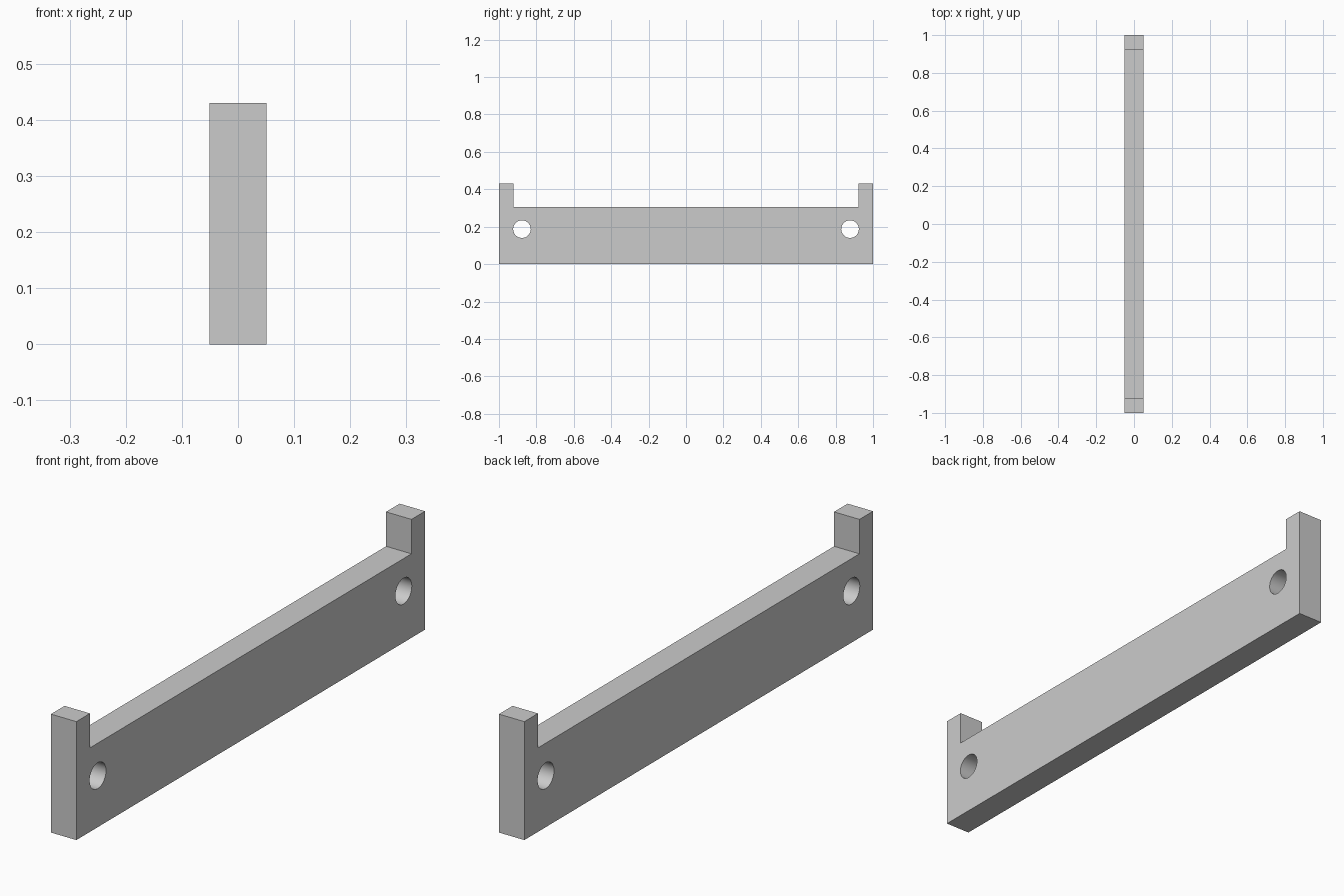
import bpy
import bmesh
import math

cube = bpy.data.objects.get("Cube")
if cube:
    bpy.data.objects.remove(cube, do_unlink=True)

HALF_THICK = 0.051
POST_INNER = 0.922
POST_TOP = 0.43
BAR_TOP = 0.305
HOLE_Y, HOLE_Z, HOLE_R = 0.877, 0.187, 0.047

grey = bpy.data.materials.new("plain grey")
grey.use_nodes = True
colour = (0.6, 0.6, 0.6, 1)
grey.diffuse_color = colour
grey.node_tree.nodes["Principled BSDF"].inputs["Base Color"].default_value = colour

# Bar with an upright post at each end: half profile mirrored, then extruded
half = [(1, 0), (1, POST_TOP), (POST_INNER, POST_TOP), (POST_INNER, BAR_TOP)]
profile = half + [(-y, z) for y, z in reversed(half)]
bm = bmesh.new()
face = bm.faces.new([bm.verts.new((-HALF_THICK, y, z)) for y, z in profile])
extruded = bmesh.ops.extrude_face_region(bm, geom=[face])["geom"]
bmesh.ops.translate(bm, vec=(2 * HALF_THICK, 0, 0),
                    verts=[v for v in extruded if isinstance(v, bmesh.types.BMVert)])
bmesh.ops.recalc_face_normals(bm, faces=bm.faces)
mesh = bpy.data.meshes.new("end_post_bar")
bm.to_mesh(mesh)
bm.free()
mesh.materials.append(grey)
bar = bpy.data.objects.new("end_post_bar", mesh)
bpy.context.collection.objects.link(bar)

# Round mounting hole through each end
for side in (-1, 1):
    bpy.ops.mesh.primitive_cylinder_add(
        vertices=48, radius=HOLE_R, depth=4 * HALF_THICK,
        location=(0, side * HOLE_Y, HOLE_Z), rotation=(0, math.pi / 2, 0))
    cutter = bpy.context.object
    cutter.name = "hole_cutter"
    cutter.hide_render = True
    cutter.data.materials.append(grey)
    cut = bar.modifiers.new("mounting_hole", "BOOLEAN")
    cut.operation = "DIFFERENCE"
    cut.solver = "EXACT"
    cut.object = cutter
    bpy.ops.object.select_all(action="DESELECT")
    bar.select_set(True)
    bpy.context.view_layer.objects.active = bar
    bpy.ops.object.modifier_apply(modifier=cut.name)
    bpy.data.objects.remove(cutter, do_unlink=True)

# Smooth hole walls, crisp outer edges
bpy.ops.object.shade_smooth_by_angle(angle=math.radians(30))
